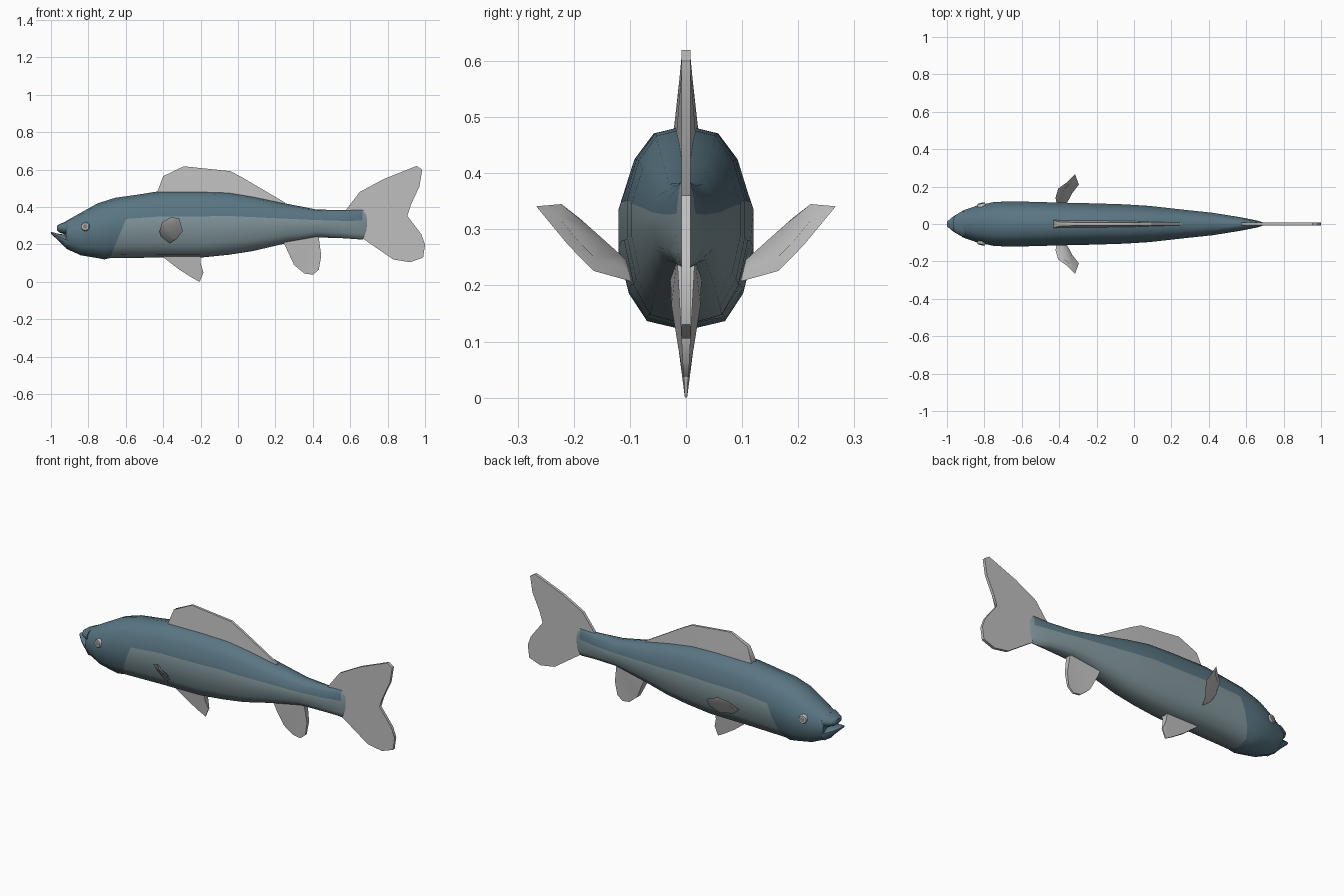
import bpy, bmesh
from mathutils import Vector

cube = bpy.data.objects.get("Cube")
if cube:
    bpy.data.objects.remove(cube)


def material(name, rgb):
    m = bpy.data.materials.new(name)
    m.use_nodes = True
    m.diffuse_color = (*rgb, 1)
    m.node_tree.nodes["Principled BSDF"].inputs["Base Color"].default_value = (*rgb, 1)
    return m


BACK = material("slate blue", (0.10, 0.18, 0.225))
BELLY = material("pale blue grey", (0.22, 0.30, 0.325))
FIN = material("fin grey", (0.52, 0.52, 0.52))
PUPIL = material("pupil grey", (0.2, 0.21, 0.22))


def finish(name, bm, mats, angle=0.8):
    bmesh.ops.recalc_face_normals(bm, faces=bm.faces)
    me = bpy.data.meshes.new(name)
    bm.to_mesh(me)
    bm.free()
    ob = bpy.data.objects.new(name, me)
    bpy.context.collection.objects.link(ob)
    for m in mats:
        me.materials.append(m)
    bpy.ops.object.select_all(action='DESELECT')
    ob.select_set(True)
    bpy.context.view_layer.objects.active = ob
    bpy.ops.object.shade_smooth_by_angle(angle=angle)
    return ob


# Half cross-section from top to bottom: side fraction, height fraction
HALF = [(0, 1), (.5, .96), (.8, .83), (1, .62), (1, .42), (.85, .2), (.58, .05), (0, 0)]
SECTION = HALF + [(-y, t) for y, t in HALF[-2:0:-1]]


def loft(name, stations, mats, rule=None):
    """Stations: x, bottom, top, half width, slant."""
    bm = bmesh.new()
    rings = [[bm.verts.new((x + s * (t - .5), w * y, lo + t * (hi - lo)))
              for y, t in SECTION] for x, lo, hi, w, s in stations]
    n = len(SECTION)
    for i, (a, b) in enumerate(zip(rings, rings[1:])):
        for j in range(n):
            k = (j + 1) % n
            f = bm.faces.new((a[j], a[k], b[k], b[j]))
            if rule:
                f.material_index = rule(i, min(SECTION[j][1], SECTION[k][1]))
    bm.faces.new(rings[0])
    end = bm.faces.new(rings[-1])
    end.material_index = len(mats) - 1
    return finish(name, bm, mats)


# Body, with a pale flank behind the gills and at the tail root
stations = [
    (-.92, .178, .325, .07, 0), (-.84, .142, .37, .098, 0),
    (-.75, .127, .42, .117, 0), (-.685, .12, .45, .12, .06),
    (-.615, .127, .465, .12, .14), (-.42, .13, .485, .115, 0),
    (-.2, .13, .485, .11, 0), (-.05, .145, .48, .105, 0),
    (.08, .165, .457, .097, 0), (.25, .205, .42, .078, 0),
    (.42, .238, .387, .06, 0), (.57, .233, .383, .036, 0),
    (.665, .226, .39, .017, 0), (.69, .25, .38, .008, 0)]
GILL, ROOT = 4, len(stations) - 2
loft("body", stations, [BACK, BELLY],
     lambda i, t: int(i >= ROOT or (i >= GILL and t < .6)))

# Jaws
loft("upper_jaw", [(-.968, .275, .3, .03, 0), (-.955, .264, .308, .048, 0),
                   (-.91, .248, .328, .072, 0)], [BACK])
loft("lower_jaw", [(-1, .257, .268, .012, 0), (-.965, .225, .258, .042, 0),
                   (-.91, .172, .25, .07, 0)], [BACK])


def plate_fin(name, outline):
    """Upright fin; outline holds x, z and half thickness."""
    bm = bmesh.new()
    sides = [[bm.verts.new((x, s * h, z)) for x, z, h in outline] for s in (-1, 1)]
    for side in sides:
        bm.faces.new(side)
    n = len(outline)
    for i in range(n):
        j = (i + 1) % n
        bm.faces.new((sides[0][i], sides[0][j], sides[1][j], sides[1][i]))
    bmesh.ops.triangulate(bm, faces=[f for f in bm.faces if len(f.verts) > 4])
    return finish(name, bm, [FIN])


plate_fin("dorsal_fin", [
    (-.43, .46, .022), (-.43, .485, .021), (-.4, .565, .012), (-.29, .618, .007),
    (-.04, .592, .007), (.02, .56, .007), (.25, .425, .006), (.25, .4, .008),
    (-.05, .46, .018)])
plate_fin("tail_fin", [
    (.57, .375, .008), (.65, .48, .008), (.78, .55, .008), (.955, .62, .008),
    (.985, .6, .008), (.97, .51, .008), (.9, .36, .008), (.98, .255, .008),
    (1, .2, .008), (.99, .13, .008), (.92, .105, .008), (.83, .12, .008),
    (.67, .23, .008), (.65, .3, .008)])
plate_fin("pelvic_fin", [
    (-.41, .14, .02), (-.32, .07, .01), (-.25, .025, .005), (-.205, 0, .002),
    (-.185, .05, .004), (-.2, .1, .015), (-.2, .14, .02)])
plate_fin("anal_fin", [
    (.24, .22, .028), (.265, .165, .026), (.3, .09, .014), (.355, .045, .006),
    (.4, .038, .005), (.432, .065, .006), (.445, .14, .01), (.43, .25, .016)])

# Paired fins: tilted blades with a bulged middle
BLADE = [(-.42, .14, .27), (-.405, .19, .32), (-.36, .222, .345), (-.315, .267, .341),
         (-.295, .21, .272), (-.33, .165, .226), (-.37, .09, .205), (-.41, .095, .235)]
for side, label in ((1, "left"), (-1, "right")):
    bm = bmesh.new()
    pts = [Vector((x, -side * y, z)) for x, y, z in BLADE]
    mid = sum(pts, Vector()) / len(pts)
    normal = (pts[0] - pts[4]).cross(pts[2] - pts[6]).normalized()
    rim = [bm.verts.new(p) for p in pts]
    for s in (-1, 1):
        inner = [bm.verts.new(p.lerp(mid, .35) + normal * s * .008) for p in pts]
        bm.faces.new(inner)
        for i in range(len(pts)):
            j = (i + 1) % len(pts)
            bm.faces.new((rim[i], rim[j], inner[j], inner[i]))
    finish(label + "_pectoral_fin", bm, [FIN])

    # Eye: shallow dome ring around a pupil
    out = Vector((-.22, -side, .12)).normalized()
    turn = out.to_track_quat('Z', 'Y')
    center = Vector((-.815, -side * .101, .295))
    bm = bmesh.new()
    bmesh.ops.create_cone(bm, cap_ends=True, segments=10,
                          radius1=.028, radius2=.02, depth=.02)
    cap = max(bm.faces, key=lambda f: f.calc_center_median().z)
    bmesh.ops.inset_region(bm, faces=[cap], thickness=.007)
    cap.material_index = 1
    for v in bm.verts:
        v.co = turn @ v.co + center
    finish(label + "_eye", bm, [FIN, PUPIL], .6)
